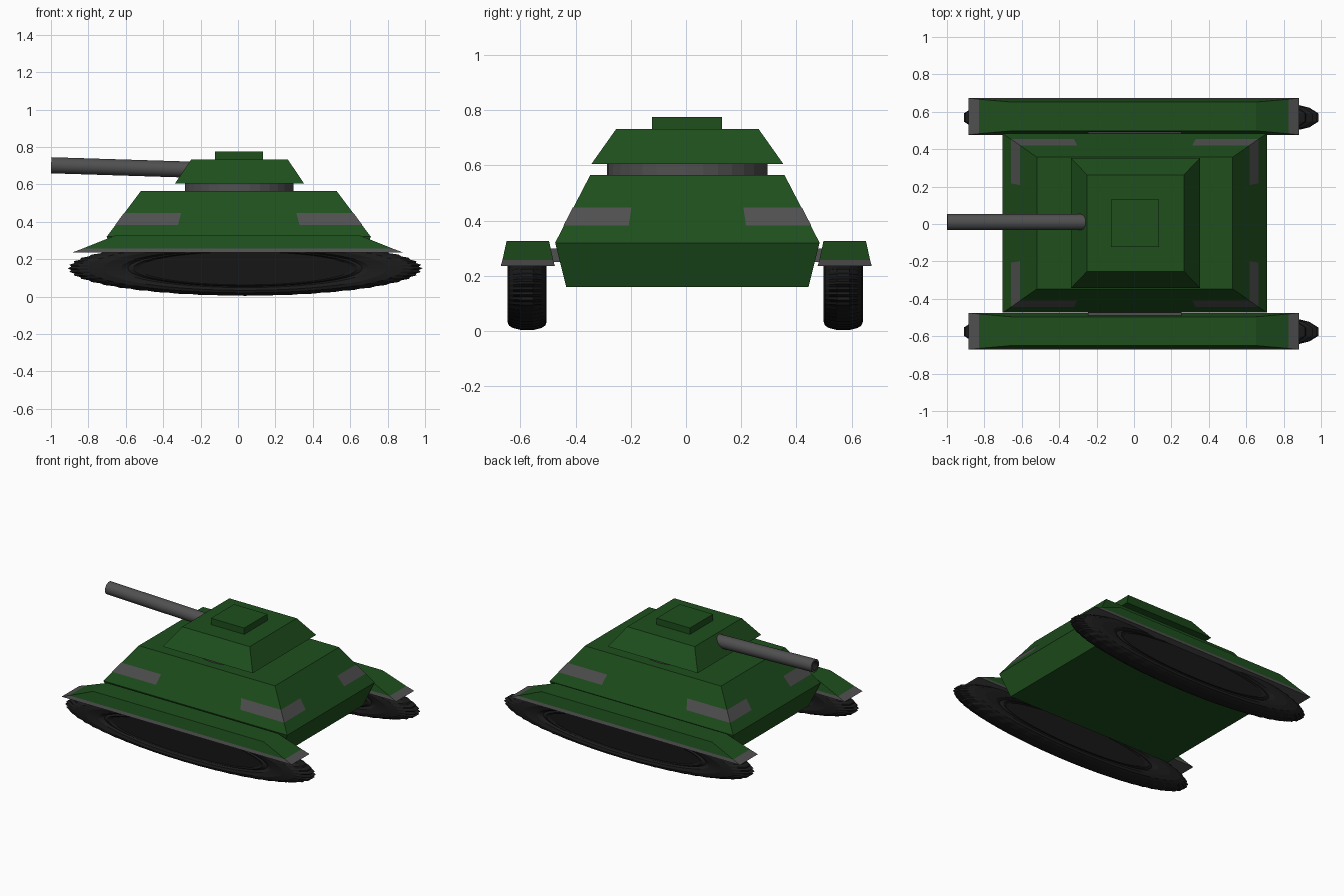
import bpy, bmesh, math
from mathutils import Matrix

if "Cube" in bpy.data.objects:
    bpy.data.objects.remove(bpy.data.objects["Cube"])


def material(name, rgb):
    m = bpy.data.materials.new(name)
    m.diffuse_color = (*rgb, 1)
    m.use_nodes = True
    m.node_tree.nodes["Principled BSDF"].inputs["Base Color"].default_value = m.diffuse_color
    return m


GREEN = material("green_paint", (0.013, 0.078, 0.012))
GREY = material("grey_metal", (0.08, 0.08, 0.08))
BLACK = material("black_rubber", (0.011, 0.011, 0.011))
HUB = material("dark_hub", (0.008, 0.008, 0.008))


def finish(name, bm, mats):
    bmesh.ops.recalc_face_normals(bm, faces=bm.faces[:])
    me = bpy.data.meshes.new(name)
    bm.to_mesh(me)
    bm.free()
    for m in mats:
        me.materials.append(m)
    ob = bpy.data.objects.new(name, me)
    bpy.context.collection.objects.link(ob)
    return ob


def frustum(name, sections, cx, cy, mats, bands=None):
    """Stack of rectangles (z, half x, half y); bands = material index per level."""
    bm = bmesh.new()
    rings = [[bm.verts.new((cx + a * hx, cy + b * hy, z))
              for a, b in ((-1, -1), (1, -1), (1, 1), (-1, 1))]
             for z, hx, hy in sections]
    bands = bands or [0] * len(sections)
    for k in range(len(rings) - 1):
        for i in range(4):
            j = (i + 1) % 4
            f = bm.faces.new((rings[k][i], rings[k][j], rings[k + 1][j], rings[k + 1][i]))
            f.material_index = bands[k]
    bm.faces.new(rings[0]).material_index = bands[0]
    bm.faces.new(rings[-1]).material_index = bands[-1]
    return finish(name, bm, mats)


def lathe(name, profile, n, mats, tooth=None, hub_r=0):
    """Spin (radius, height) points about z; tooth scales every other rim vertex."""
    bm = bmesh.new()
    rings = []
    for r, h in profile:
        ring = []
        for i in range(n):
            rr = r * tooth if tooth and i % 2 and r > 0.93 else r
            a = 2 * math.pi * i / n
            ring.append(bm.verts.new((rr * math.cos(a), rr * math.sin(a), h)))
        rings.append(ring)
    for k in range(len(rings) - 1):
        for i in range(n):
            j = (i + 1) % n
            f = bm.faces.new((rings[k][i], rings[k][j], rings[k + 1][j], rings[k + 1][i]))
            f.material_index = int(max(profile[k][0], profile[k + 1][0]) < hub_r)
    for ring in (rings[0], rings[-1]):
        bm.faces.new(ring).material_index = len(mats) - 1
    return finish(name, bm, mats)


CX, CY = 0.004, 0.005

# hull
hull = [(0.16, 0.645, 0.439), (0.32, 0.706, 0.479), (0.565, 0.523, 0.352)]
frustum("hull", hull, CX, CY, [GREEN])

# grey corner patches lying on the sloped hull sides
bm = bmesh.new()
for sx in (-1, 1):
    for sy in (-1, 1):
        rows = []
        for z, ex, ey in ((0.383, 0.325, 0.212), (0.447, 0.308, 0.203)):
            t = (z - 0.32) / 0.245
            hx, hy = 0.708 - 0.183 * t, 0.481 - 0.127 * t
            rows.append([bm.verts.new((CX + sx * x, CY + sy * y, z))
                         for x, y in ((ex, hy), (hx, hy), (hx, ey))])
        for i in (0, 1):
            q = [rows[0][i], rows[0][i + 1], rows[1][i + 1], rows[1][i]]
            bm.faces.new(q if sx * sy < 0 else q[::-1])
finish("corner_patches", bm, [GREY])

# turret ring, turret and hatch
ring = lathe("turret_ring", [(0.291, 0.55), (0.291, 0.615)], 32, [GREY])
ring.location = (0.007, 0.005, 0)
frustum("turret", [(0.605, 0.345, 0.348), (0.732, 0.259, 0.258)], 0.008, 0.005, [GREEN])
frustum("hatch", [(0.72, 0.128, 0.127), (0.776, 0.128, 0.127)], 0.006, 0.004, [GREEN])

# hollow gun barrel, slightly raised towards the muzzle
barrel = lathe("gun_barrel", [(0.043, -0.80), (0.043, 0), (0.03, 0), (0.03, -0.3)],
               24, [GREY, BLACK])
barrel.matrix_world = (Matrix.Translation((-0.999, 0.01, 0.702))
                       @ Matrix.Rotation(-math.radians(88.2), 4, 'Y'))
for f in barrel.data.polygons:
    f.use_smooth = len(f.vertices) == 4
    if all(math.hypot(*barrel.data.vertices[v].co.xy) < 0.032 for v in f.vertices):
        f.material_index = 1
bpy.context.view_layer.objects.active = barrel
barrel.select_set(True)
bpy.ops.object.shade_smooth_by_angle()

# running gear on both sides
half = [(0.60, 0.050), (0.63, 0.058), (0.66, 0.050), (0.70, 0.064), (0.80, 0.071),
        (0.89, 0.066), (0.95, 0.052), (1.0, 0.022)]
tyre = half + [(r, -h) for r, h in reversed(half)]
for s, side in ((-1, "front"), (1, "back")):
    frustum(side + "_fender", [(0.236, 0.884, 0.098), (0.257, 0.828, 0.092),
                               (0.326, 0.655, 0.077)],
            -0.002, s * 0.574 + 0.001, [GREEN, GREY], [1, 0, 0])
    frustum(side + "_bracket", [(0.25, 0.25, 0.06), (0.30, 0.25, 0.06)],
            0.005, s * 0.46, [GREY])
    wheel = lathe(side + "_track", tyre, 96, [BLACK, HUB], 0.982, 0.64)
    # flattened into a long oval
    wheel.matrix_world = (Matrix.Translation((0.038, s * 0.5725 - 0.003, 0.151))
                          @ Matrix.Diagonal((0.948, 1, 0.147, 1))
                          @ Matrix.Rotation(math.pi / 2, 4, 'X'))
